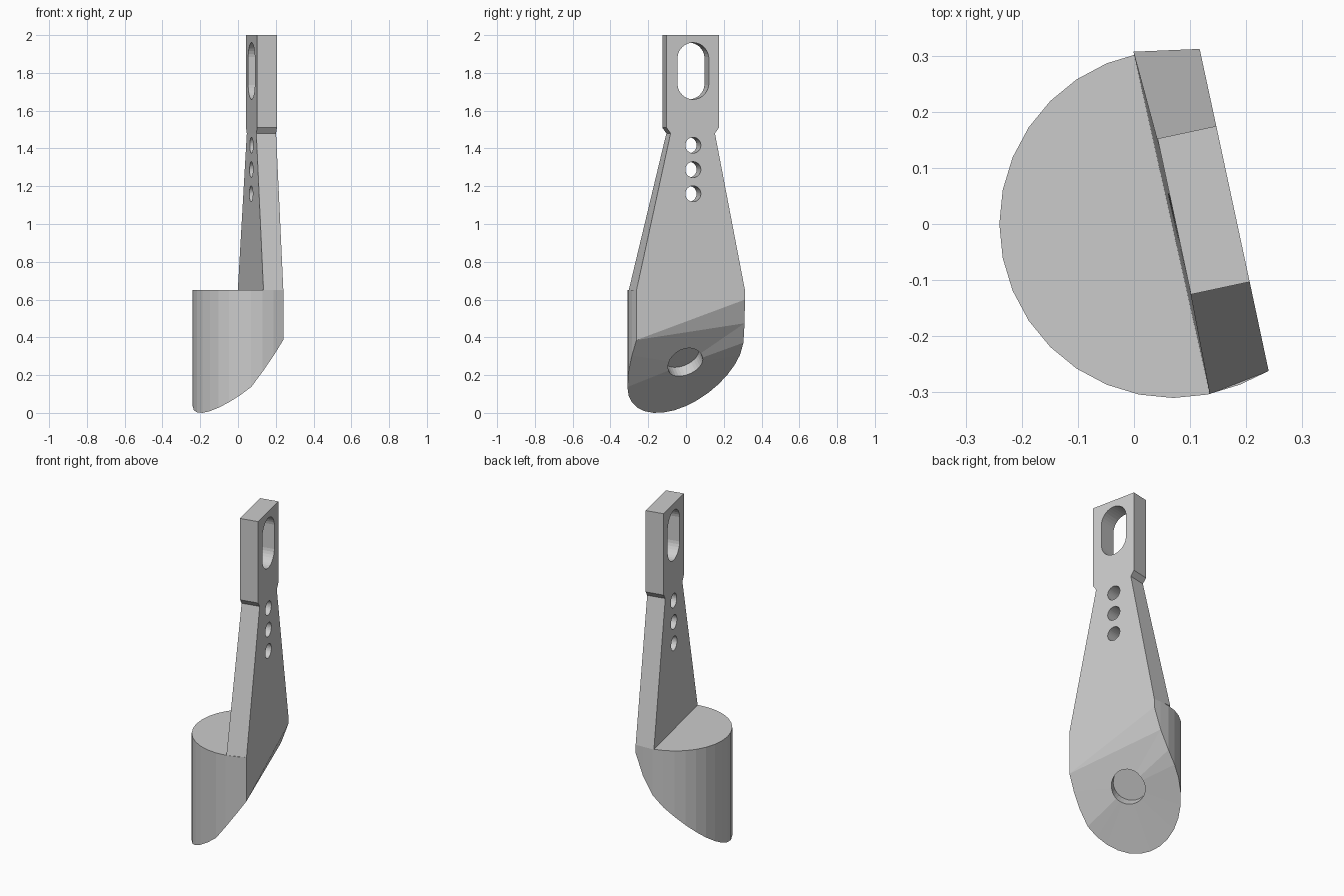
import bpy, bmesh, math
from mathutils import Vector, Matrix

if "Cube" in bpy.data.objects:
    bpy.data.objects.remove(bpy.data.objects["Cube"])

# Plate frame: u = plate normal, v = along the plate width
TILT = math.radians(12.1)
U = Vector((math.cos(TILT), math.sin(TILT), 0))
V = Vector((-math.sin(TILT), math.cos(TILT), 0))
U0, U1 = 0.073, 0.18
TOP = 0.65


def make(name, bm):
    bmesh.ops.recalc_face_normals(bm, faces=bm.faces)
    me = bpy.data.meshes.new(name)
    bm.to_mesh(me)
    bm.free()
    ob = bpy.data.objects.new(name, me)
    bpy.context.collection.objects.link(ob)
    return ob


def prism(name, pts, offset):
    """Closed prism from a planar loop of points."""
    bm = bmesh.new()
    a = [bm.verts.new(p) for p in pts]
    b = [bm.verts.new(p + offset) for p in pts]
    n = len(a)
    bm.faces.new(a)
    bm.faces.new(b[::-1])
    for i in range(n):
        bm.faces.new((a[i], a[(i + 1) % n], b[(i + 1) % n], b[i]))
    return make(name, bm)


def cut(target, cutter):
    cutter.hide_render = True
    cutter.hide_viewport = True
    cutter.display_type = 'WIRE'
    mod = target.modifiers.new(cutter.name, 'BOOLEAN')
    mod.operation = 'DIFFERENCE'
    mod.solver = 'EXACT'
    mod.object = cutter


def underside(p):
    """Height of the slanted base rim, steeper towards the plate."""
    u, v = p.dot(U), p.dot(V)
    z = 0.272 + 0.76 * (p.x - 0.07) + 0.44 * p.y
    return z + (0.129 + 0.094 * v) * (max(u, 0) / U1) ** (2 + 3 * v)


# Base: D-shaped column with slanted underside
rim = [Vector((0.117, 0.312, 0))]
for i in range(8, 27):
    a = math.radians(11.25 * i)
    rim.append(Vector((0.07 + 0.31 * math.cos(a), 0.31 * math.sin(a), 0)))
rim.append(Vector((0.24, -0.262, 0)))
bm = bmesh.new()
hi = [bm.verts.new((p.x, p.y, TOP)) for p in rim]
lo = [bm.verts.new((p.x, p.y, underside(p))) for p in rim]
hub = Vector((0.04, -0.003, 0.26))
c = bm.verts.new(hub)
n = len(rim)
bm.faces.new(hi)
for i in range(n):
    j = (i + 1) % n
    bm.faces.new((hi[i], hi[j], lo[j], lo[i]))
for i in range(1, n - 1):
    bm.faces.new((lo[i], lo[i + 1], c))
bm.faces.new((lo[-1], lo[1], c))
bm.faces.new((lo[-1], lo[0], lo[1]))
base = make("base", bm)

# Blind hole square to the underside
axis = Vector((0.76, 0.44, -1)).normalized()
bm = bmesh.new()
bmesh.ops.create_cone(bm, cap_ends=True, segments=32, radius1=0.097, radius2=0.097, depth=0.26,
                      matrix=Matrix.Translation(hub + axis * 0.07) @ axis.to_track_quat('Z', 'Y').to_matrix().to_4x4())
cut(base, make("base_hole_cutter", bm))

# Plate: flared foot, narrow neck, wider head
rings = [[Vector((-0.001, 0.307, TOP)), Vector((0.117, 0.312, TOP)),
          Vector((0.24, -0.262, TOP)), Vector((0.135, -0.303, TOP))]]
for z, w in ((1.48, 0.12), (1.51, 0.142), (2.0, 0.142)):
    rings.append([U * u + V * (s * w - 0.002) + Vector((0, 0, z))
                  for u, s in ((U0, 1), (U1, 1), (U1, -1), (U0, -1))])
bm = bmesh.new()
loops = [[bm.verts.new(p) for p in r] for r in rings]
bm.faces.new(loops[0])
bm.faces.new(loops[-1])
for a, b in zip(loops, loops[1:]):
    for i in range(4):
        j = (i + 1) % 4
        bm.faces.new((a[i], a[j], b[j], b[i]))
plate = make("plate", bm)


def slot(name, z0, z1, r):
    """Round-ended through cutter; z0 == z1 gives a plain hole."""
    pts = []
    for k in range(32):
        a = 2 * math.pi * (k + 0.5) / 32
        zc = z1 if math.sin(a) > 0 else z0
        pts.append(V * (r * math.cos(a)) + Vector((0, 0, zc + r * math.sin(a))) - U * 0.1)
    cut(plate, prism(name, pts, U * 0.5))


# Head slot and three neck holes
slot("head_slot_cutter", 1.745, 1.875, 0.085)
for k, z in enumerate((1.16, 1.288, 1.417)):
    slot(f"neck_hole_cutter_{k + 1}", z, z, 0.042)
